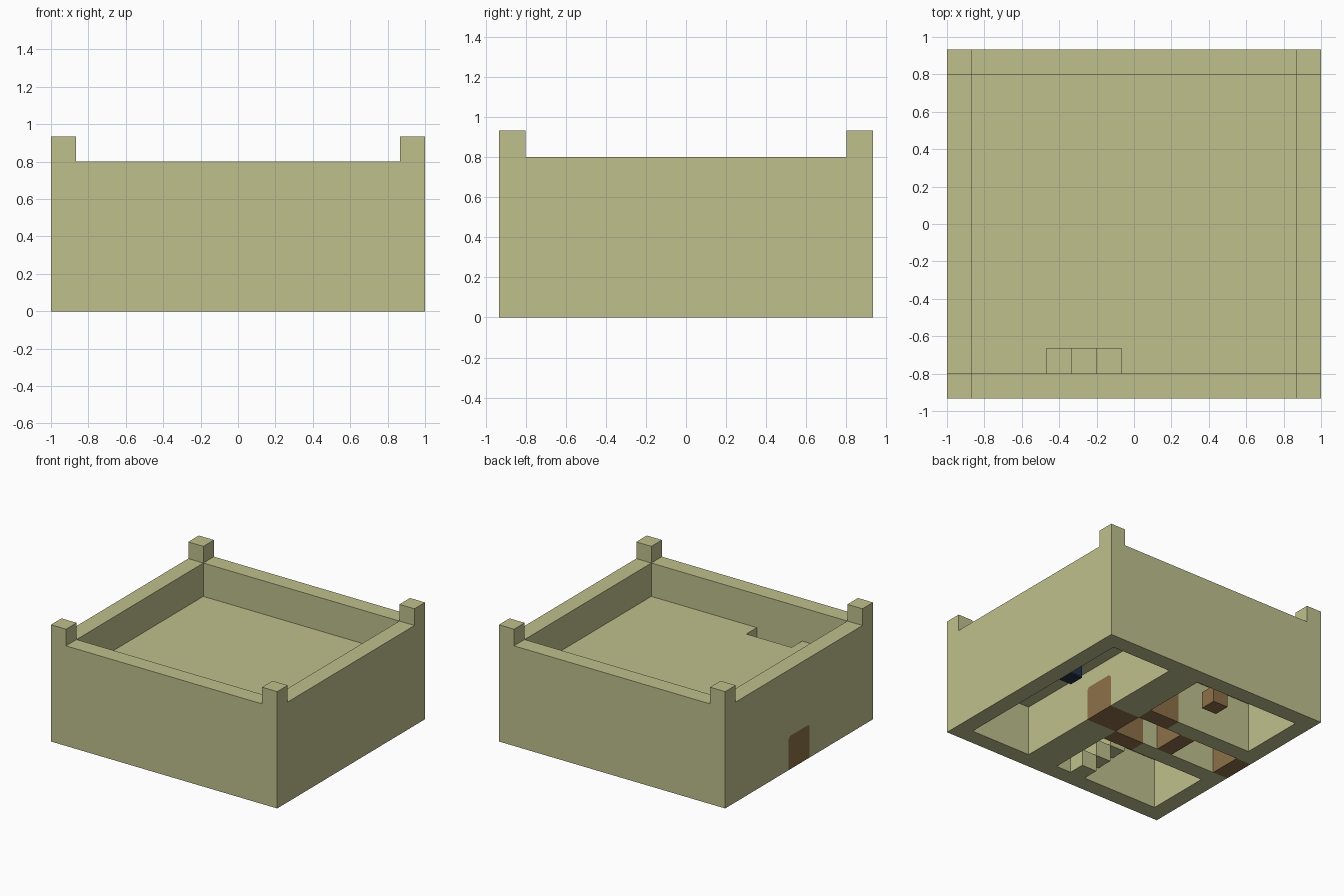
import bpy
import bmesh
from mathutils import Vector

if "Cube" in bpy.data.objects:
    bpy.data.objects.remove(bpy.data.objects["Cube"], do_unlink=True)

S = 2 / 15            # one block
NX, NY = 15, 14       # plan size in blocks
DECK, WALL, POST = 4, 6, 7


def material(name, rgb):
    m = bpy.data.materials.new(name)
    m.use_nodes = True
    m.diffuse_color = (*rgb, 1)
    m.node_tree.nodes["Principled BSDF"].inputs["Base Color"].default_value = (*rgb, 1)
    return m


OLIVE = material("olive plaster", (0.52, 0.53, 0.265))
BROWN = material("brown wood", (0.265, 0.165, 0.065))
NAVY = material("dark navy", (0.018, 0.03, 0.065))


def place(u, v, k):
    """Block coordinates, counted from the back left corner, to scene units."""
    return Vector(((NX / 2 - u) * S, (NY / 2 - v) * S, k * S))


def add_object(name, bm, mat):
    bmesh.ops.recalc_face_normals(bm, faces=bm.faces)
    mesh = bpy.data.meshes.new(name)
    bm.to_mesh(mesh)
    bm.free()
    mesh.materials.append(mat)
    ob = bpy.data.objects.new(name, mesh)
    bpy.context.collection.objects.link(ob)
    return ob


def box(name, u, v, k, mat=OLIVE, bevel=0):
    lo, hi = place(u[0], v[0], k[0]), place(u[1], v[1], k[1])
    bm = bmesh.new()
    bmesh.ops.create_cube(bm, size=1)
    for vert in bm.verts:
        vert.co = [(a + b) / 2 + c * abs(b - a) for a, b, c in zip(lo, hi, vert.co)]
    if bevel:
        bmesh.ops.bevel(bm, geom=bm.edges[:], offset=bevel, segments=1, affect='EDGES')
    return add_object(name, bm, mat)


def door(name, across, depth, along_x, extra=0):
    """Door slab with clipped top corners; depth runs through the wall."""
    a, b = across
    c = 0.15
    low = -extra
    outline = [(a, low), (b, low), (b, 2 - c), (b - c, 2), (a + c, 2), (a, 2 - c)]
    bm = bmesh.new()
    rings = []
    for d in (depth[0] - extra, depth[1] + extra):
        rings.append([bm.verts.new(place(d, w, k) if along_x else place(w, d, k))
                      for w, k in outline])
        bm.faces.new(rings[-1])
    for i in range(len(outline)):
        j = (i + 1) % len(outline)
        bm.faces.new((rings[0][i], rings[0][j], rings[1][j], rings[1][i]))
    return add_object(name, bm, BROWN)


def carve(target, cutter):
    mod = target.modifiers.new("carve", 'BOOLEAN')
    mod.operation = 'DIFFERENCE'
    mod.solver = 'EXACT'
    mod.object = cutter
    bpy.context.view_layer.update()
    graph = bpy.context.evaluated_depsgraph_get()
    mesh = bpy.data.meshes.new_from_object(target.evaluated_get(graph))
    target.modifiers.clear()
    target.data = mesh
    bpy.data.objects.remove(cutter, do_unlink=True)


# House block
house = box("house_walls", (0, NX), (0, NY), (0, POST))

# Space above the deck and the gaps between the corner posts
spaces = [
    ((1, 14), (1, 13), (DECK, 8)),
    ((1, 14), (-1, 15), (WALL, 8)),
    ((-1, 16), (1, 13), (WALL, 8)),
    # Rooms, hall and entry, all open underneath
    ((1, 5), (1, 13), (-1, 3)),
    ((7, 14), (1, 5), (-1, 3)),
    ((7, 14), (9, 13), (-1, 3)),
    ((7, 10), (6, 8), (-1, 3)),
    ((11, 14), (6, 8), (-1, 3)),
    # Stairwell through the deck
    ((8, 11), (12, 13), (2, 5)),
]
for u, v, k in spaces:
    carve(house, box("cutter", u, v, k))

# Doors: across, depth, whether the wall is crossed along x
doors = {
    "long_room_door": ((6, 8), (5, 7), True),
    "hall_door": ((6, 8), (10, 11), True),
    "entry_door": ((6, 8), (14, 15), True),
    "back_room_door": ((7, 9), (5, 6), False),
    "stair_room_door": ((7, 9), (8, 9), False),
}
for name, (across, depth, along_x) in doors.items():
    carve(house, door("cutter", across, depth, along_x, extra=0.1))
    door(name, across, depth, along_x)

# Floating stair blocks up to the deck
for i in range(3):
    box(f"stair_step_{i + 1}", (8 + i, 9 + i), (12, 13), (i, i + 1))

# Furniture
box("wooden_block", (9, 10), (2, 3), (0, 1), BROWN)
box("dark_block", (2, 3), (6, 7), (1, 2), NAVY, bevel=0.008)
